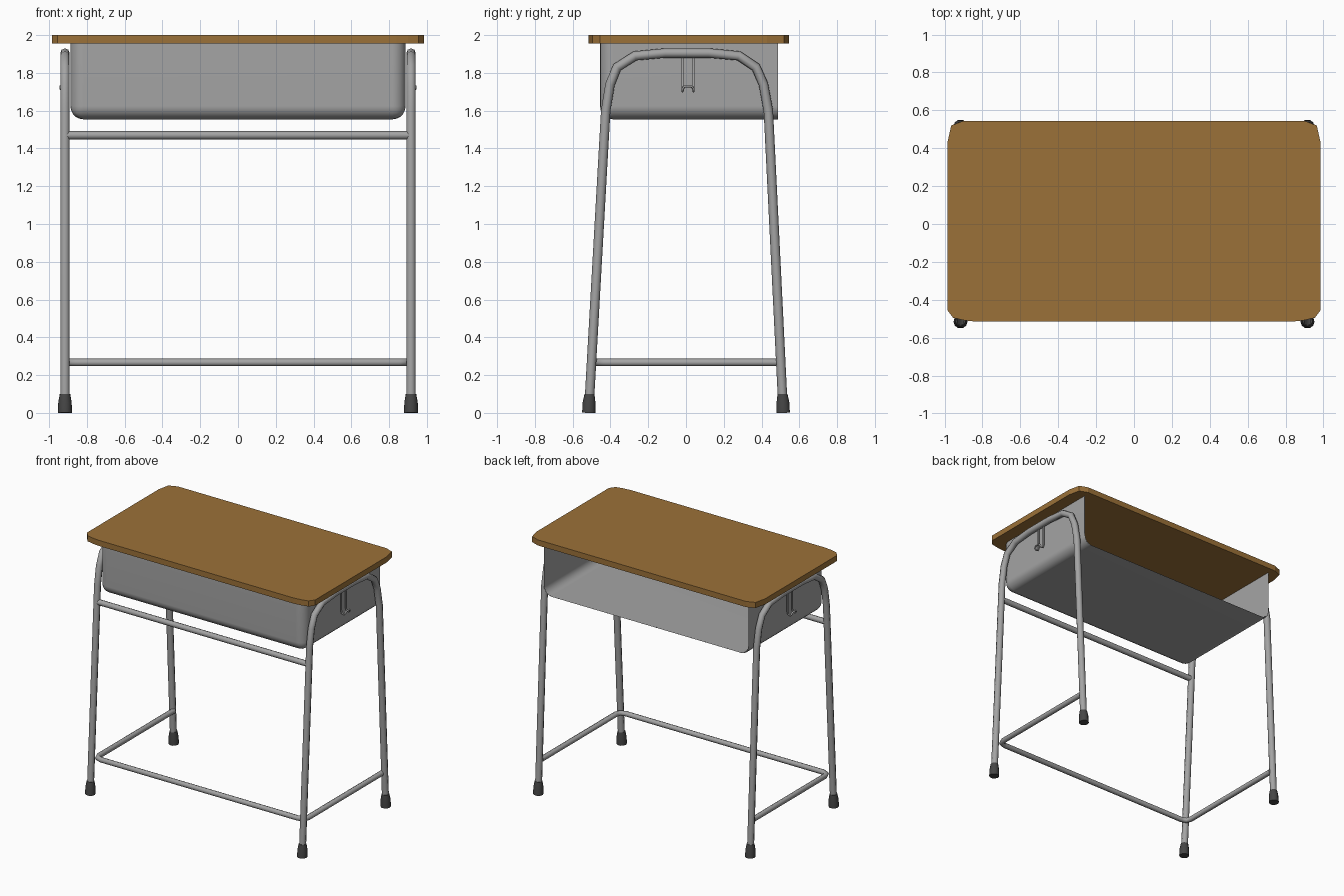
import bpy, bmesh
from mathutils import Vector

if "Cube" in bpy.data.objects:
    bpy.data.objects.remove(bpy.data.objects["Cube"])


def material(name, rgb):
    m = bpy.data.materials.new(name)
    m.diffuse_color = (*rgb, 1)
    m.use_nodes = True
    m.node_tree.nodes["Principled BSDF"].inputs["Base Color"].default_value = m.diffuse_color
    return m


def add_object(name, data, mat=None, mirror=False, smooth=60):
    ob = bpy.data.objects.new(name, data)
    bpy.context.collection.objects.link(ob)
    if mat:
        data.materials.append(mat)
    if mirror:
        ob.modifiers.new("mirror", "MIRROR")
    if smooth:
        bpy.ops.object.select_all(action="DESELECT")
        ob.select_set(True)
        bpy.context.view_layer.objects.active = ob
        bpy.ops.object.shade_smooth_by_angle(angle=smooth * 3.14159 / 180)
    return ob


def tube(name, points, radius, mat, mirror=False, scales=None, res=2):
    """Sweep a round section along a polyline and turn it into a mesh."""
    cu = bpy.data.curves.new(name, "CURVE")
    cu.dimensions = "3D"
    cu.bevel_depth = radius
    cu.bevel_resolution = res
    cu.use_fill_caps = True
    sp = cu.splines.new("POLY")
    sp.points.add(len(points) - 1)
    for i, p in enumerate(points):
        sp.points[i].co = (*p, 1)
        sp.points[i].radius = scales[i] if scales else 1
    tmp = bpy.data.objects.new("tmp", cu)
    bpy.context.collection.objects.link(tmp)
    dg = bpy.context.evaluated_depsgraph_get()
    me = bpy.data.meshes.new_from_object(tmp.evaluated_get(dg))
    bpy.data.objects.remove(tmp)
    bpy.data.curves.remove(cu)
    # weld the end caps so the tube is one closed skin
    bm = bmesh.new()
    bm.from_mesh(me)
    bmesh.ops.remove_doubles(bm, verts=bm.verts, dist=0.0001)
    bm.to_mesh(me)
    bm.free()
    return add_object(name, me, mat, mirror)


wood = material("wood", (0.33, 0.165, 0.04))
rubber = material("rubber", (0.06, 0.06, 0.06))
steel = material("steel", (0.37, 0.37, 0.37))
LEG_X = 0.916

# Tabletop: extruded outline with clipped corners
half = [(0.84, -0.515), (0.90, -0.508), (0.955, -0.495), (0.985, -0.455),
        (0.985, 0.43), (0.965, 0.52), (0.90, 0.545)]
outline = half + [(-x, y) for x, y in reversed(half)]
bm = bmesh.new()
face = bm.faces.new([bm.verts.new((x, y, 1.956)) for x, y in outline])
ext = bmesh.ops.extrude_face_region(bm, geom=[face])
bmesh.ops.translate(bm, vec=(0, 0, 0.044),
                    verts=[v for v in ext["geom"] if isinstance(v, bmesh.types.BMVert)])
bmesh.ops.recalc_face_normals(bm, faces=bm.faces)
me = bpy.data.meshes.new("tabletop")
bm.to_mesh(me)
bm.free()
add_object("tabletop", me, wood, smooth=0)

# Book tray: box open at top and back, rounded elsewhere
bm = bmesh.new()
bmesh.ops.create_cube(bm, size=1)
for v in bm.verts:
    v.co = Vector((v.co.x * 1.775, v.co.y * 0.942 + 0.016, v.co.z * 0.404 + 1.756))
bm.normal_update()
bmesh.ops.delete(bm, geom=[f for f in bm.faces if f.normal.z > 0.9 or f.normal.y > 0.9],
                 context="FACES")
bmesh.ops.bevel(bm, geom=[e for e in bm.edges if not e.is_boundary], offset=0.07,
                segments=5, profile=0.5, affect="EDGES", clamp_overlap=True)
me = bpy.data.meshes.new("book_tray")
bm.to_mesh(me)
bm.free()
tray = add_object("book_tray", me, steel)
solid = tray.modifiers.new("thickness", "SOLIDIFY")
solid.thickness = 0.008
solid.offset = -1
flat = tray.modifiers.new("flat_panels", "WEIGHTED_NORMAL")
flat.keep_sharp = True

# Side frames: each pair of legs is one bent tube
frame = [(-0.512, 0.06), (-0.425, 1.6), (-0.402, 1.74), (-0.365, 1.83), (-0.27, 1.89),
         (-0.11, 1.905), (0.12, 1.905), (0.28, 1.89), (0.37, 1.83), (0.41, 1.74),
         (0.436, 1.6), (0.512, 0.06)]
tube("side_frame", [(LEG_X, y, z) for y, z in frame], 0.025, steel, mirror=True)

# Rubber feet
for name, s in (("front_foot", -1), ("back_foot", 1)):
    tube(name, [(LEG_X, s * 0.515, 0), (LEG_X, s * 0.513, 0.055), (LEG_X, s * 0.511, 0.1)],
         0.037, rubber, True, (1, 0.96, 0.75), res=3)

# Upper crossbar and U-shaped foot rail
tube("upper_crossbar", [(-LEG_X, -0.432, 1.47), (LEG_X, -0.432, 1.47)], 0.022, steel)
rail = [(0.903, 0.495), (0.903, -0.425), (0.89, -0.458), (0.85, -0.472)]
rail += [(-x, y) for x, y in reversed(rail)]
tube("foot_rail", [(x, y, 0.267) for x, y in rail], 0.02, steel)

# Bag hooks: wire loops hanging from the side frames
side = [(0.905, 1.89), (0.905, 1.73), (0.912, 1.708), (0.928, 1.703), (0.938, 1.715)]
hook = [(x, -0.018, z) for x, z in side] + [(0.94, -0.008, 1.728), (0.94, 0.03, 1.728)]
hook += [(x, 0.04, z) for x, z in reversed(side)]
tube("bag_hook", hook, 0.007, steel, mirror=True, res=1)
